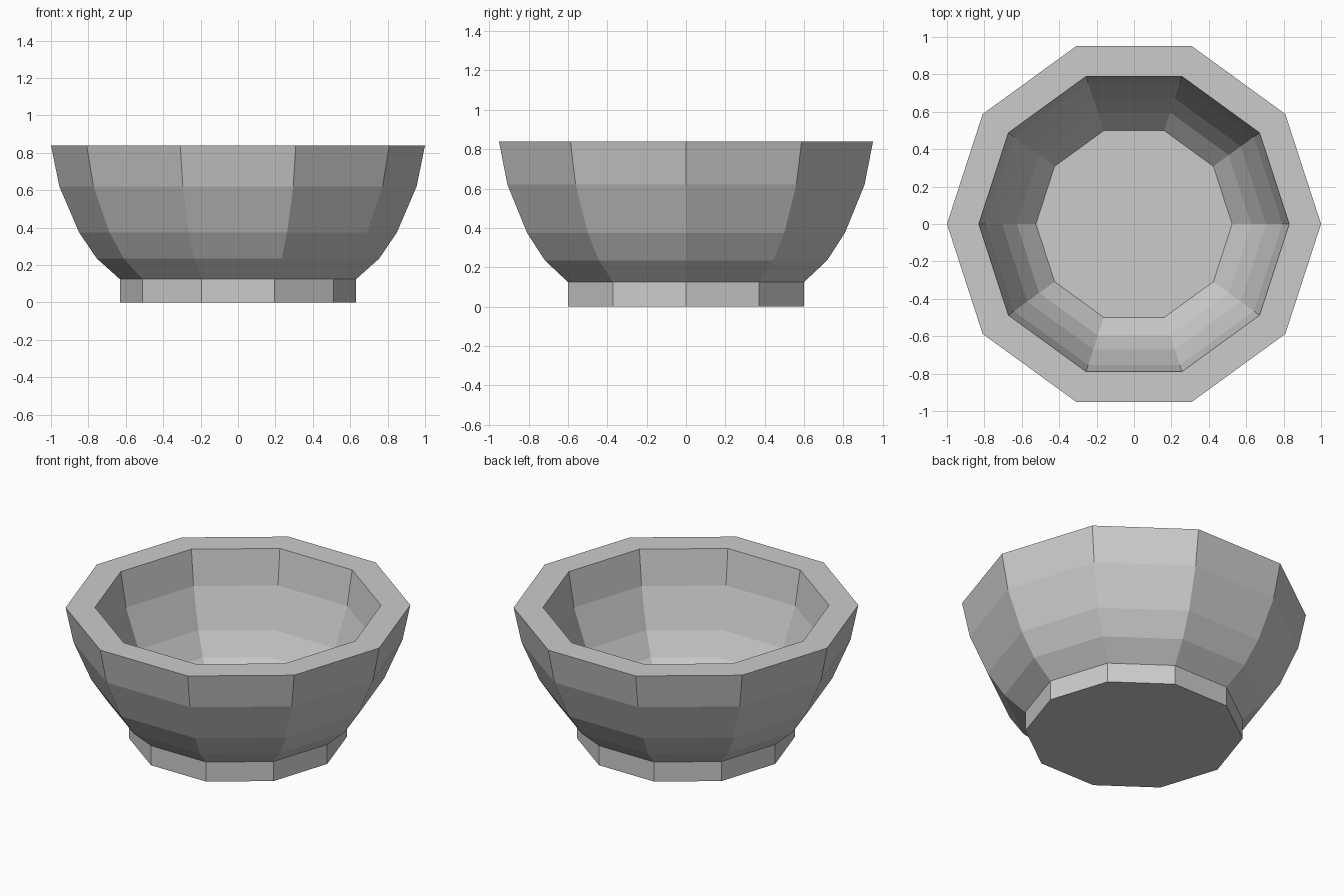
import bpy, bmesh
from math import cos, sin, tau

if "Cube" in bpy.data.objects:
    bpy.data.objects.remove(bpy.data.objects["Cube"])

SIDES = 10
INNER = 0.83  # inner wall is the outer wall scaled inward

# outer wall profile (radius, height), from foot joint to rim
wall = [(0.632, 0.125), (0.755, 0.235), (0.85, 0.375), (0.955, 0.62), (1.0, 0.84)]
foot = [(0.632, 0.0)]
inside = [(r * INNER, z) for r, z in reversed(wall)]
profile = foot + wall + inside


def lathe(name, profile):
    bm = bmesh.new()
    rings = [[bm.verts.new((r * cos(tau * i / SIDES), r * sin(tau * i / SIDES), z))
              for i in range(SIDES)] for r, z in profile]
    for a, b in zip(rings, rings[1:]):
        for i in range(SIDES):
            j = (i + 1) % SIDES
            bm.faces.new((a[i], a[j], b[j], b[i]))
    # close the underside and the inner floor
    bm.faces.new(rings[0][::-1])
    bm.faces.new(rings[-1])
    bmesh.ops.recalc_face_normals(bm, faces=bm.faces)
    mesh = bpy.data.meshes.new(name)
    bm.to_mesh(mesh)
    bm.free()
    obj = bpy.data.objects.new(name, mesh)
    bpy.context.collection.objects.link(obj)
    return obj


# bowl with foot, thick wall and flat floor
lathe("bowl", profile)
